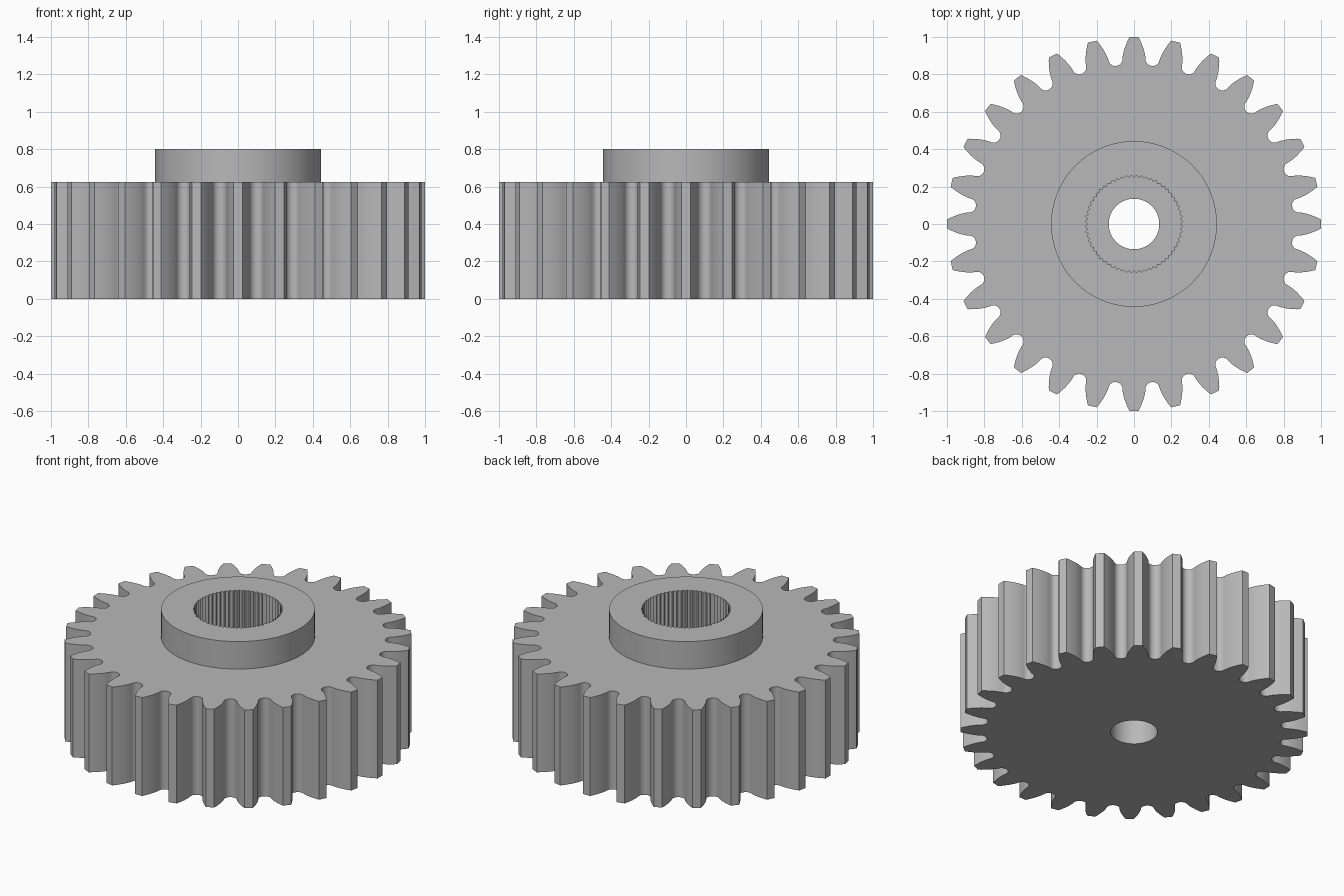
import bpy, bmesh, math

if "Cube" in bpy.data.objects:
    bpy.data.objects.remove(bpy.data.objects["Cube"])

TEETH, SPLINES = 28, 60
GEAR_TOP, HUB_TOP, POCKET_FLOOR = 0.625, 0.80, 0.30
TIP_R, HUB_R, BORE_R = 1.0, 0.443, 0.135
PITCH_R = TIP_R * TEETH / (TEETH + 2)
BASE_R = PITCH_R * math.cos(math.radians(20))
ROOT_R = PITCH_R - 1.25 * 2 * PITCH_R / TEETH


def polar(r, a):
    return (r * math.cos(a), r * math.sin(a))


def circle(r, n):
    return [polar(r, 2 * math.pi * i / n) for i in range(n)]


def inv(r):
    """Involute angle at radius r."""
    a = math.acos(min(1.0, BASE_R / r))
    return math.tan(a) - a


def half_angle(r):
    """Half of the tooth's angular width at radius r."""
    return math.pi / (2 * TEETH) + inv(PITCH_R) - inv(r)


def gear_outline():
    """Involute teeth joined by rounded roots."""
    pts, pitch = [], 2 * math.pi / TEETH
    start_r = ROOT_R + 0.037
    radii = [start_r + (TIP_R - start_r) * i / 6 for i in range(7)]
    gap = start_r * math.sin(pitch / 2 - half_angle(start_r))
    for t in range(TEETH):
        mid = t * pitch + math.pi / 2
        pts += [polar(r, mid - half_angle(r)) for r in radii]
        pts += [polar(r, mid + half_angle(r)) for r in reversed(radii)]
        # rounded root after this tooth
        g = mid + pitch / 2
        centre = start_r * math.cos(pitch / 2 - half_angle(start_r))
        for k in range(1, 10):
            f = math.pi * k / 10
            u = centre - (centre - ROOT_R) * math.sin(f)
            v = -gap * math.cos(f)
            pts.append((u * math.cos(g) - v * math.sin(g),
                        u * math.sin(g) + v * math.cos(g)))
    return pts


def spline_outline():
    """Fine zigzag of the splined socket."""
    n = SPLINES * 2
    return [polar(0.26 if i % 2 else 0.248, 2 * math.pi * i / n) for i in range(n)]


bm = bmesh.new()


def loop(outline, z):
    verts = [bm.verts.new((x, y, z)) for x, y in outline]
    edges = [bm.edges.new((verts[i - 1], verts[i])) for i in range(len(verts))]
    return verts, edges


def wall(low, high):
    a, b = low[0], high[0]
    for i in range(len(a)):
        bm.faces.new((a[i - 1], a[i], b[i], b[i - 1]))


def ring(outer, inner, up):
    bmesh.ops.triangle_fill(bm, use_beauty=True, use_dissolve=False,
                            edges=outer[1] + inner[1], normal=(0, 0, up))


gear, hub = gear_outline(), circle(HUB_R, 96)
socket, bore = spline_outline(), circle(BORE_R, 64)
gear_low, gear_high = loop(gear, 0), loop(gear, GEAR_TOP)
hub_low, hub_high = loop(hub, GEAR_TOP), loop(hub, HUB_TOP)
socket_low, socket_high = loop(socket, POCKET_FLOOR), loop(socket, HUB_TOP)
bore_low, bore_high = loop(bore, 0), loop(bore, POCKET_FLOOR)

# toothed rim, hub, splined socket and through bore
for low, high in ((gear_low, gear_high), (hub_low, hub_high),
                  (socket_low, socket_high), (bore_low, bore_high)):
    wall(low, high)
# flat faces between them
ring(gear_low, bore_low, -1)
ring(gear_high, hub_low, 1)
ring(hub_high, socket_high, 1)
ring(socket_low, bore_high, 1)
bmesh.ops.recalc_face_normals(bm, faces=bm.faces)

mesh = bpy.data.meshes.new("spur_gear")
bm.to_mesh(mesh)
bm.free()
steel = bpy.data.materials.new("grey steel")
steel.diffuse_color = (0.48, 0.48, 0.48, 1)
steel.use_nodes = True
steel.node_tree.nodes["Principled BSDF"].inputs["Base Color"].default_value = steel.diffuse_color
mesh.materials.append(steel)
obj = bpy.data.objects.new("spur_gear", mesh)
bpy.context.collection.objects.link(obj)
bpy.context.view_layer.objects.active = obj
obj.select_set(True)
bpy.ops.object.shade_smooth_by_angle(angle=math.radians(30))
